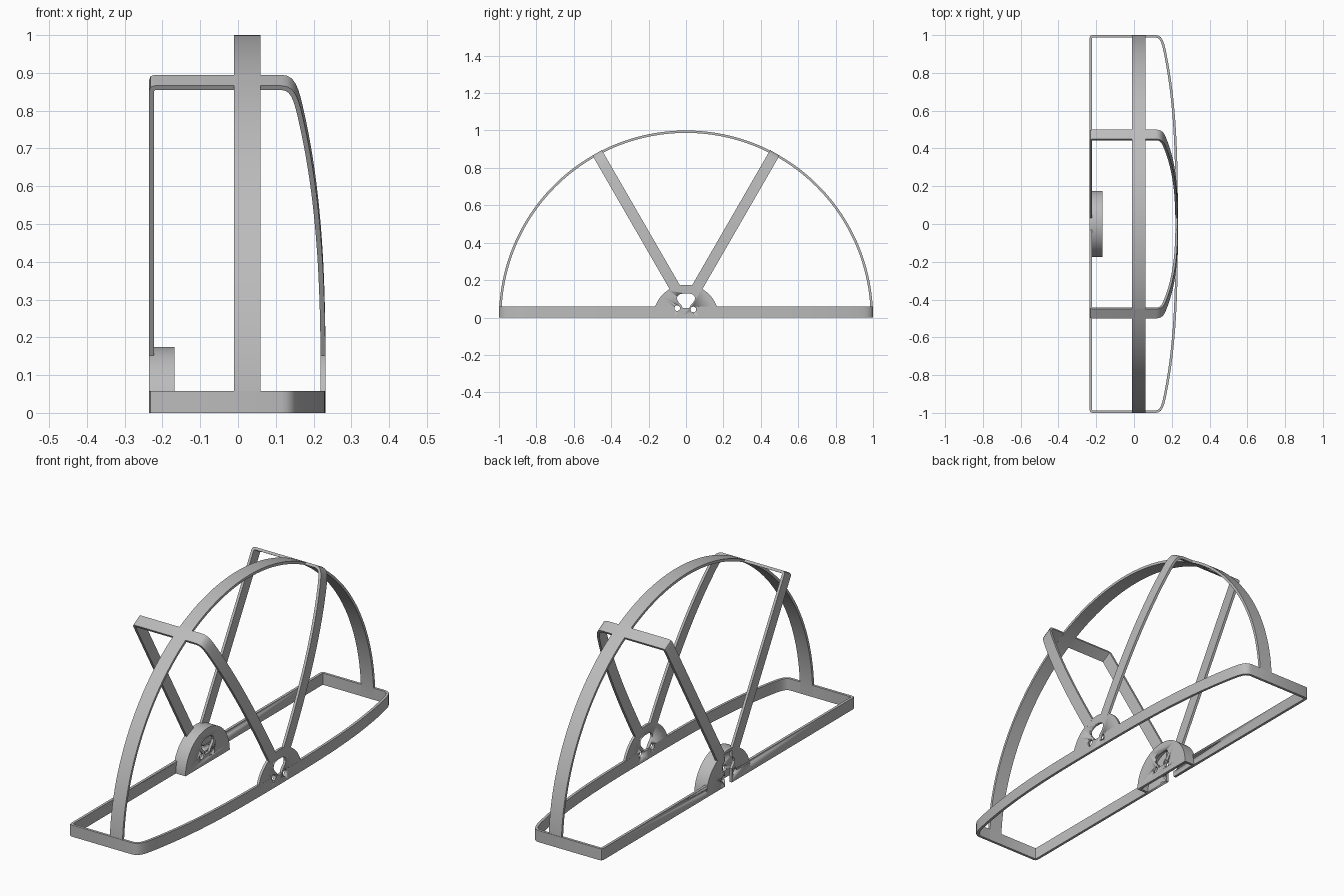
import bpy, bmesh, math
from mathutils import Matrix, Vector

if "Cube" in bpy.data.objects:
    bpy.data.objects.remove(bpy.data.objects["Cube"])

H, T = 0.058, 0.013          # band width and wall thickness
L, R = -0.235, 0.232         # left and right limits in x
HUB = 0.175                  # hub radius

grey = bpy.data.materials.new("warm_grey")
grey.diffuse_color = (0.5, 0.5, 0.5, 1)
grey.use_nodes = True
grey.node_tree.nodes["Principled BSDF"].inputs["Base Color"].default_value = grey.diffuse_color

# local (u, v, w) -> world (w, u, v): side-on drawing extruded along x
SIDE = Matrix(((0, 0, 1), (1, 0, 0), (0, 1, 0)))


def finish(name, bm, mat):
    bmesh.ops.recalc_face_normals(bm, faces=bm.faces)
    me = bpy.data.meshes.new(name)
    bm.to_mesh(me)
    bm.free()
    me.transform(mat.to_4x4())
    me.materials.append(grey)
    me.shade_smooth()
    me.set_sharp_from_angle(angle=math.radians(30))
    ob = bpy.data.objects.new(name, me)
    bpy.context.collection.objects.link(ob)
    return ob


def prism(name, pts, lo, hi, fillet=0):
    """Side outline (y, z) extruded along x, optionally rounding the hi rim."""
    bm = bmesh.new()
    a = [bm.verts.new((u, v, lo)) for u, v in pts]
    b = [bm.verts.new((u, v, hi)) for u, v in pts]
    n = len(pts)
    bm.faces.new(a)
    bm.faces.new(b)
    for i in range(n):
        j = (i + 1) % n
        bm.faces.new((a[i], a[j], b[j], b[i]))
    if fillet:
        rim = [e for e in bm.edges if all(v.co.z == hi for v in e.verts)
               and max(v.co.y for v in e.verts) > 1e-4]
        bmesh.ops.bevel(bm, geom=rim, offset=fillet, segments=3,
                        affect='EDGES', profile=0.5)
    return finish(name, bm, SIDE)


def band(name, path, lo, hi, mat):
    """Open path (u, v) thickened to its right by T and extruded along w."""
    pts = [Vector(p) for p in path]
    bm = bmesh.new()
    rings = []
    for i, p in enumerate(pts):
        d0 = (p - pts[i - 1]).normalized() if i else None
        d1 = (pts[i + 1] - p).normalized() if i < len(pts) - 1 else None
        d0, d1 = d0 or d1, d1 or d0
        n0, n1 = Vector((d0.y, -d0.x)), Vector((d1.y, -d1.x))
        q = p + (n0 + n1) * (T / (1 + n0.dot(n1)))
        rings.append([bm.verts.new((*c, w)) for c, w in
                      ((p, lo), (q, lo), (q, hi), (p, hi))])
    for a, b in zip(rings, rings[1:]):
        for k in range(4):
            m = (k + 1) % 4
            bm.faces.new((a[k], a[m], b[m], b[k]))
    bm.faces.new(rings[0])
    bm.faces.new(rings[-1])
    return finish(name, bm, mat)


def bow(r):
    return R - 0.082 * abs(r) ** 3


def half_outline(start):
    """Straight left side, end bar and bowed right side."""
    pts = [(L, start), (L, 0.985), (L + 0.004, 0.996), (L + 0.015, 1.0), (0.115, 1.0),
           (0.13, 0.997), (0.143, 0.988), (0.153, 0.972), (0.160, 0.953)]
    n = 24
    return pts + [(bow(r), r) for r in
                  (0.93 + (start - 0.93) * i / n for i in range(n + 1))]


def disc(r, y=0, z=0, n=24):
    return [(y + r * math.cos(2 * math.pi * i / n),
             z + r * math.sin(2 * math.pi * i / n)) for i in range(n)]


def half_disc(r, drop=0):
    pts = [(r * math.cos(math.pi * i / 48), r * math.sin(math.pi * i / 48))
           for i in range(49)]
    return pts + ([(-r, -drop), (r, -drop)] if drop else [])


# Base frame, left open by a small gap in the middle of the straight side
upper = half_outline(0.027)
lower = [(x, -y) for x, y in reversed(upper)]
base = band("base_frame", upper + lower, 0, H, Matrix.Identity(3))

# Two tilted frames leaning away from the hubs
for side, angle, lo, hi in (("back", 60, 0, H), ("front", 120, -H, 0)):
    band(side + "_tilted_frame", half_outline(0.162), lo, hi,
         Matrix.Rotation(math.radians(angle), 3, 'X'))

# Arch over the whole length
arc = [(-math.cos(math.pi * i / 96), math.sin(math.pi * i / 96)) for i in range(97)]
band("arch", arc, -0.01, 0.06, SIDE)

# Hubs: flat plate on the right, hollow drum on the left
plate = prism("right_hub_plate", half_disc(HUB), R - T, R - 0.0005)
drum = prism("left_hub_drum", half_disc(HUB), L, -0.168, 0.008)

# Cutters: drum cavity, slot in its outer wall, keyhole and screw holes
half_key = [(0.018, 0.05), (0.024, 0.066), (0.042, 0.085), (0.049, 0.1),
            (0.046, 0.114), (0.034, 0.124), (0.015, 0.129)]
key = half_key + [(-y, z) for y, z in reversed(half_key)]
cavity = prism("cavity_cutter", half_disc(HUB - T, 0.05), L + T, -0.168 - T)
slot = prism("slot_cutter", [(-0.027, -0.05), (0.027, -0.05), (0.027, 0.161),
                             (-0.027, 0.161)], L - 0.05, L + T + 0.01)
holes = [prism("keyhole_cutter", key, -0.4, 0.4),
         prism("screw_cutter_front", disc(0.015, -0.047, 0.05), -0.4, 0.4),
         prism("screw_cutter_back", disc(0.015, 0.039, 0.043), -0.4, 0.4)]

for part, cutters in ((drum, [cavity, slot] + holes), (plate, holes), (base, holes)):
    for c in cutters:
        m = part.modifiers.new(c.name, 'BOOLEAN')
        m.operation, m.solver, m.object = 'DIFFERENCE', 'EXACT', c
for c in [cavity, slot] + holes:
    c.hide_render = True
    c.display_type = 'WIRE'
